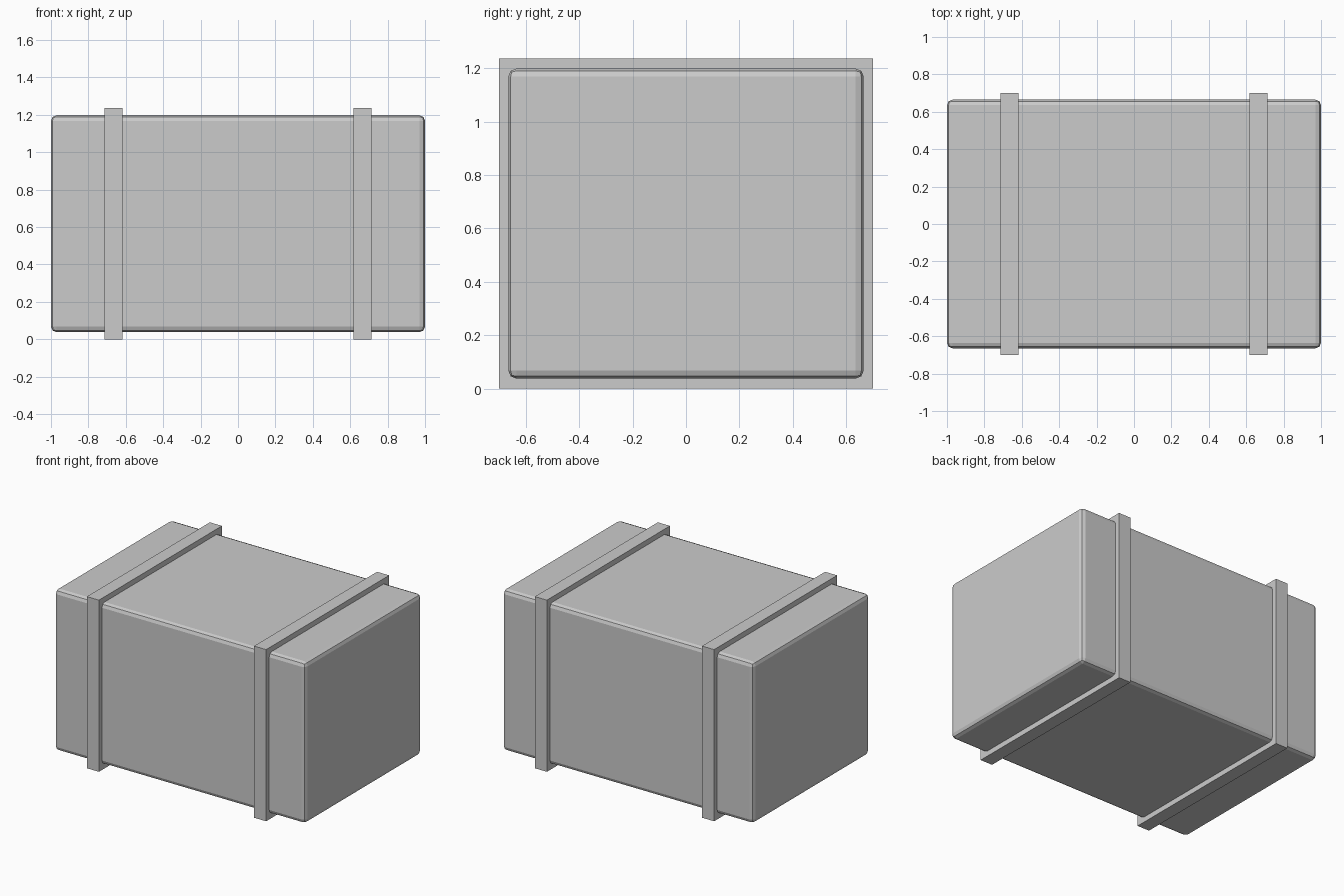
import bpy

if "Cube" in bpy.data.objects:
    bpy.data.objects.remove(bpy.data.objects["Cube"])


def box(name, center, size):
    bpy.ops.mesh.primitive_cube_add(size=1, location=center)
    obj = bpy.context.object
    obj.name = name
    obj.scale = size
    bpy.ops.object.transform_apply(location=False, rotation=False, scale=True)
    return obj


# Crate body with softened edges
body = box("crate_body", (0, 0, 0.618), (2.0, 1.33, 1.16))
bevel = body.modifiers.new("edge_bevel", 'BEVEL')
bevel.width = 0.03
bevel.segments = 2

# Two square-edged bands wrapped around the body
for side, x in (("left", -0.666), ("right", 0.666)):
    box(side + "_band", (x, 0, 0.618), (0.096, 1.4, 1.236))
